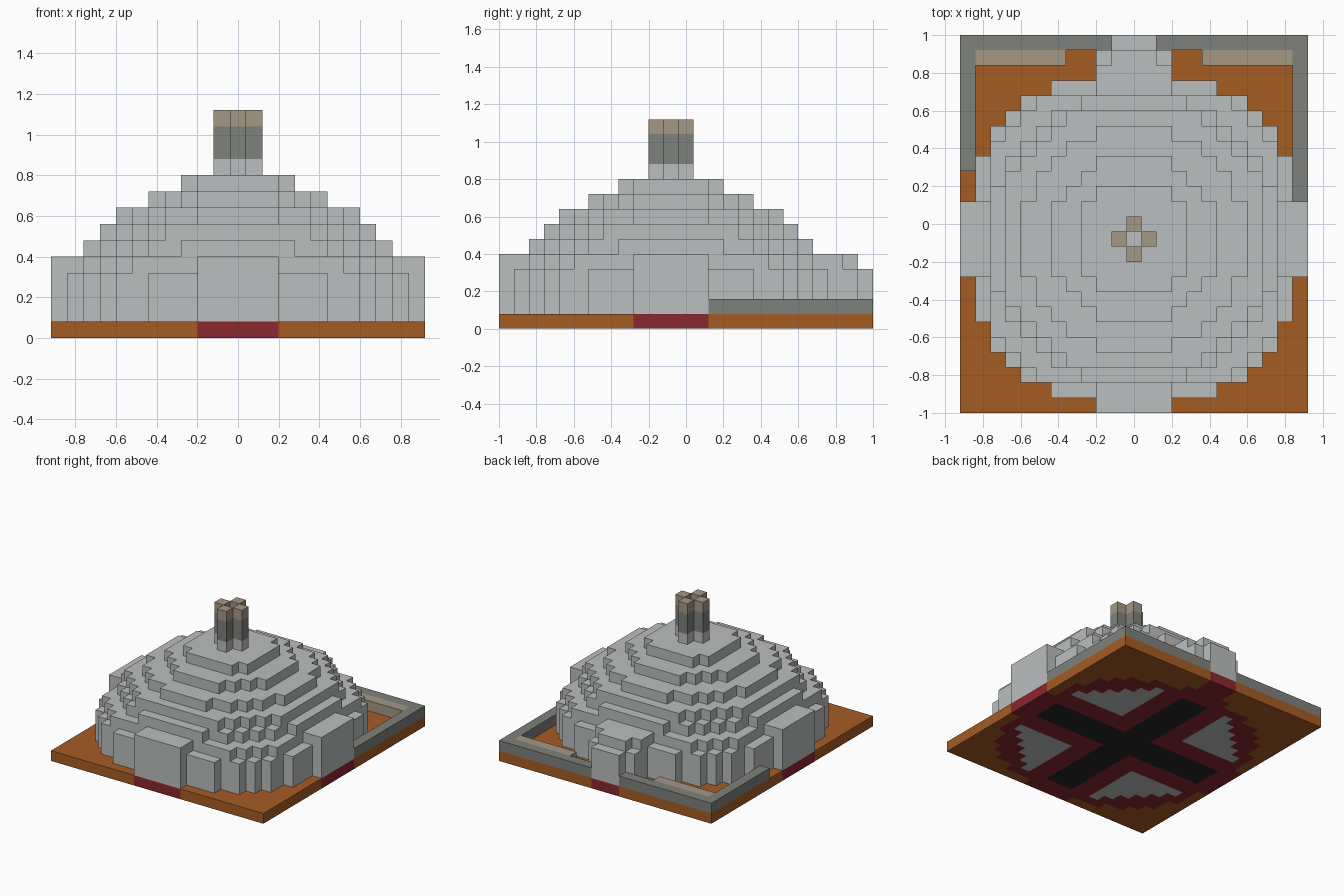
import bpy, bmesh
from mathutils import Vector

if "Cube" in bpy.data.objects:
    bpy.data.objects.remove(bpy.data.objects["Cube"], do_unlink=True)

U = 0.08            # block size
SHIFT_Y = -0.08     # dome centre line


def material(name, rgb):
    m = bpy.data.materials.new(name)
    m.use_nodes = True
    m.diffuse_color = (*rgb, 1)
    m.node_tree.nodes["Principled BSDF"].inputs["Base Color"].default_value = (*rgb, 1)
    return m


STONE = material("light stone", (0.50, 0.52, 0.52))
SLATE = material("dark stone", (0.21, 0.22, 0.20))
TAN = material("tan clay", (0.376, 0.314, 0.231))
EARTH = material("orange earth", (0.376, 0.107, 0.017))
RED = material("dark red", (0.26, 0.021, 0.026))
BLACK = material("black", (0.018, 0.018, 0.018))

AXES = [Vector(a) for a in ((1, 0, 0), (0, 1, 0), (0, 0, 1))]


def blocks(name, cells):
    """Join blocks {(i, j, k): material} into one shell, outer faces only."""
    mats = list(dict.fromkeys(cells.values()))
    mesh = bpy.data.meshes.new(name)
    for m in mats:
        mesh.materials.append(m)
    bm = bmesh.new()
    for cell, mat in cells.items():
        for a in range(3):
            for s in (-1, 1):
                n = AXES[a] * s
                if tuple(int(c) for c in Vector(cell) + n) in cells:
                    continue
                u, v = AXES[(a + 1) % 3], AXES[(a + 2) % 3] * s
                c = Vector(cell) + n / 2 + Vector((0, 0, 0.5))
                corners = [c + (u * p + v * q) / 2
                           for p, q in ((-1, -1), (1, -1), (1, 1), (-1, 1))]
                f = bm.faces.new([bm.verts.new(w * U + Vector((0, SHIFT_Y, 0)))
                                  for w in corners])
                f.material_index = mats.index(mat)
    bmesh.ops.remove_doubles(bm, verts=bm.verts, dist=0.001)
    bmesh.ops.dissolve_limit(bm, angle_limit=0.01, verts=bm.verts, edges=bm.edges,
                             delimit={'MATERIAL'})
    bm.to_mesh(mesh)
    bm.free()
    ob = bpy.data.objects.new(name, mesh)
    bpy.context.collection.objects.link(ob)
    return ob


def box(mat, xs, ys, zs):
    return {(i, j, k): mat for i in range(xs[0], xs[1] + 1)
            for j in range(ys[0], ys[1] + 1) for k in range(zs[0], zs[1] + 1)}


def in_disc(i, j, k):
    """Footprint of the dome on layer k, with short arms on the axes."""
    lo, hi = sorted((abs(i), abs(j)))
    d = i * i + j * j
    if k < 4:
        return d <= 130 and (hi <= 10 or (hi == 11 and lo <= 2))
    if k == 4:
        return (d <= 117 and hi <= 9) or (hi <= 11 and lo <= 2)
    return d <= {5: 90, 6: 80, 7: 53, 8: 30, 9: 13}[k]


def floor_colour(i, j):
    lo, hi = sorted((abs(i), abs(j)))
    if lo <= 1 and hi <= 9:
        return BLACK
    if lo >= 4 and i * i + j * j <= 97:
        return STONE
    if in_disc(i, j, 1) or (abs(i) <= 1 and j > 0):
        return RED
    return EARTH


# Ground slab with the floor pattern
blocks("ground_slab", {(i, j, 0): floor_colour(i, j)
                       for i in range(-11, 12) for j in range(-11, 14)})

# Stepped dome with the back porch
dome = {(i, j, k): STONE for k in range(1, 10) for i in range(-11, 12)
        for j in range(-11, 12) if in_disc(i, j, k)}
dome |= box(STONE, (-2, 2), (12, 12), (1, 3))
dome |= box(STONE, (-1, 1), (12, 12), (4, 4))
dome |= box(STONE, (-1, 1), (13, 13), (1, 3))
blocks("stepped_dome", dome)

# Chimney: four shafts around an open flue
chimney = {}
for i, j in ((1, 0), (-1, 0), (0, 1), (0, -1)):
    for k in range(10, 14):
        chimney[i, j, k] = STONE if k == 10 else TAN if k == 13 else SLATE
blocks("chimney", chimney)

# Low yard wall and benches on both sides of the porch
for side, s, end in (("left", 1, 3), ("right", -1, 5)):
    wall = box(SLATE, (2, 11), (13, 13), (1, 1)) | box(SLATE, (11, 11), (end, 13), (1, 1))
    bench = box(TAN, (5, 10), (12, 12), (1, 1))
    for part, cells in (("wall", wall), ("bench", bench)):
        blocks(f"{side}_{part}", {(i * s, j, k): m for (i, j, k), m in cells.items()})
